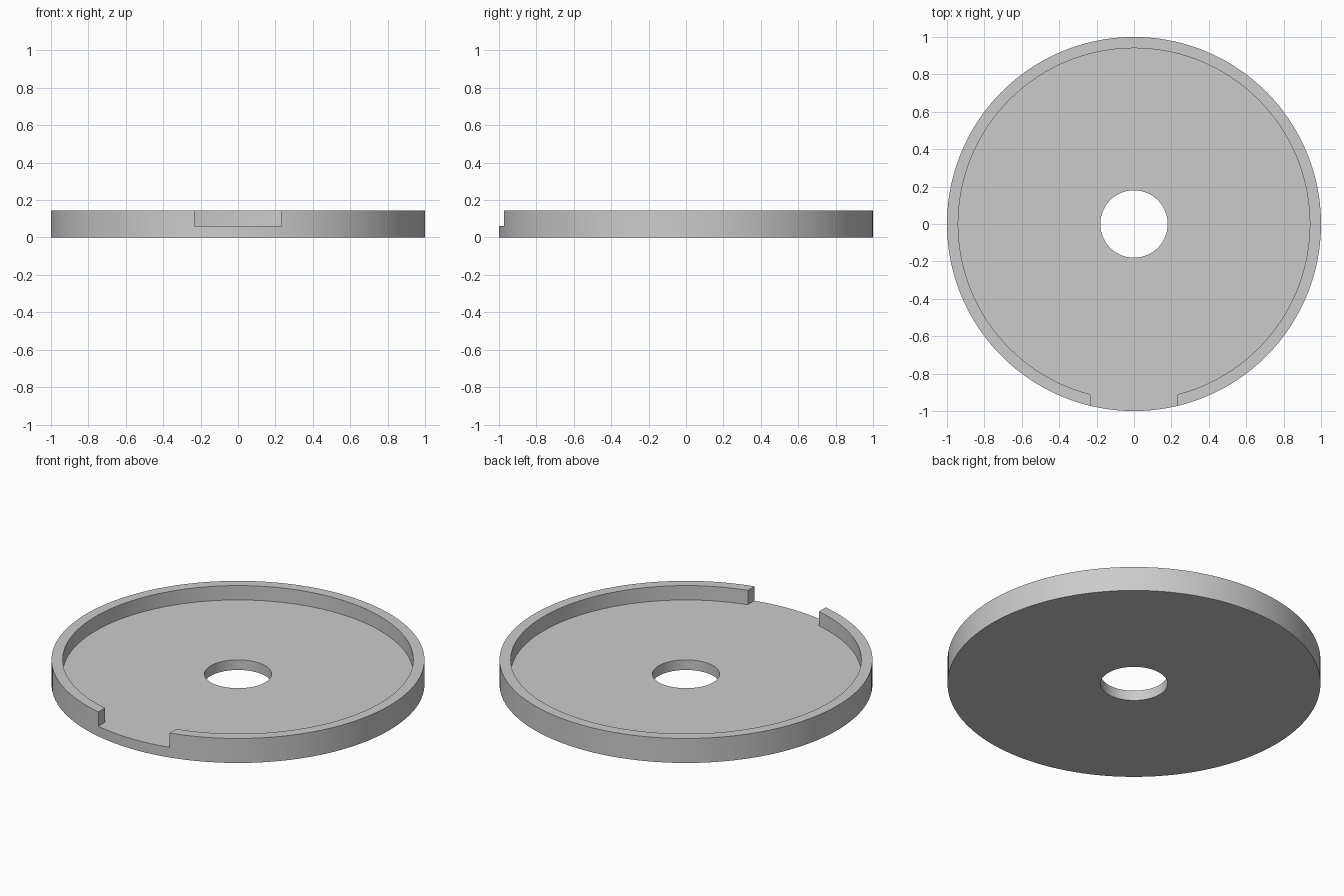
import bpy, bmesh, math

cube = bpy.data.objects.get("Cube")
if cube:
    bpy.data.objects.remove(cube)

OUTER, INNER, HOLE = 1.0, 0.94, 0.18
FLOOR, TOP, NOTCH = 0.06, 0.145, 0.233
RIM_STEPS, GAP_STEPS = 132, 10

grey = bpy.data.materials.new("grey")
grey.use_nodes = True
colour = (0.6, 0.6, 0.6, 1)
grey.diffuse_color = colour
grey.node_tree.nodes["Principled BSDF"].inputs["Base Color"].default_value = colour

bm = bmesh.new()


def angles(radius):
    """Angles from the front: the rim first, then the notch with straight sides."""
    half = math.asin(NOTCH / radius)
    rim = [half + (2 * math.pi - 2 * half) * i / RIM_STEPS for i in range(RIM_STEPS)]
    gap = [-half + 2 * half * i / GAP_STEPS for i in range(GAP_STEPS)]
    return rim + gap


def ring(radius, z, guide):
    return [bm.verts.new((radius * math.sin(a), -radius * math.cos(a), z))
            for a in angles(guide)]


hole_low, hole_high = ring(HOLE, 0, OUTER), ring(HOLE, FLOOR, OUTER)
in_floor, in_top = ring(INNER, FLOOR, INNER), ring(INNER, TOP, INNER)
out_low, out_floor, out_top = (ring(OUTER, z, OUTER) for z in (0, FLOOR, TOP))

# Closed cross-sections: with the raised rim, and inside the notch
rim_section = [hole_low, out_low, out_floor, out_top, in_top, in_floor, hole_high]
gap_section = [hole_low, out_low, out_floor, in_floor, hole_high]
count = RIM_STEPS + GAP_STEPS
for i in range(count):
    j = (i + 1) % count
    section = rim_section if i < RIM_STEPS else gap_section
    for a, b in zip(section, section[1:] + section[:1]):
        bm.faces.new((a[i], a[j], b[j], b[i]))

# Flat ends of the rim beside the notch
for k in (0, RIM_STEPS):
    bm.faces.new((in_floor[k], out_floor[k], out_top[k], in_top[k]))

bmesh.ops.delete(bm, geom=[v for v in bm.verts if not v.link_faces], context='VERTS')
bmesh.ops.recalc_face_normals(bm, faces=bm.faces)

mesh = bpy.data.meshes.new("notched_dish")
bm.to_mesh(mesh)
bm.free()
mesh.materials.append(grey)
dish = bpy.data.objects.new("notched_dish", mesh)
bpy.context.collection.objects.link(dish)

bpy.ops.object.select_all(action='DESELECT')
dish.select_set(True)
bpy.context.view_layer.objects.active = dish
bpy.ops.object.shade_smooth_by_angle(angle=math.radians(30))
